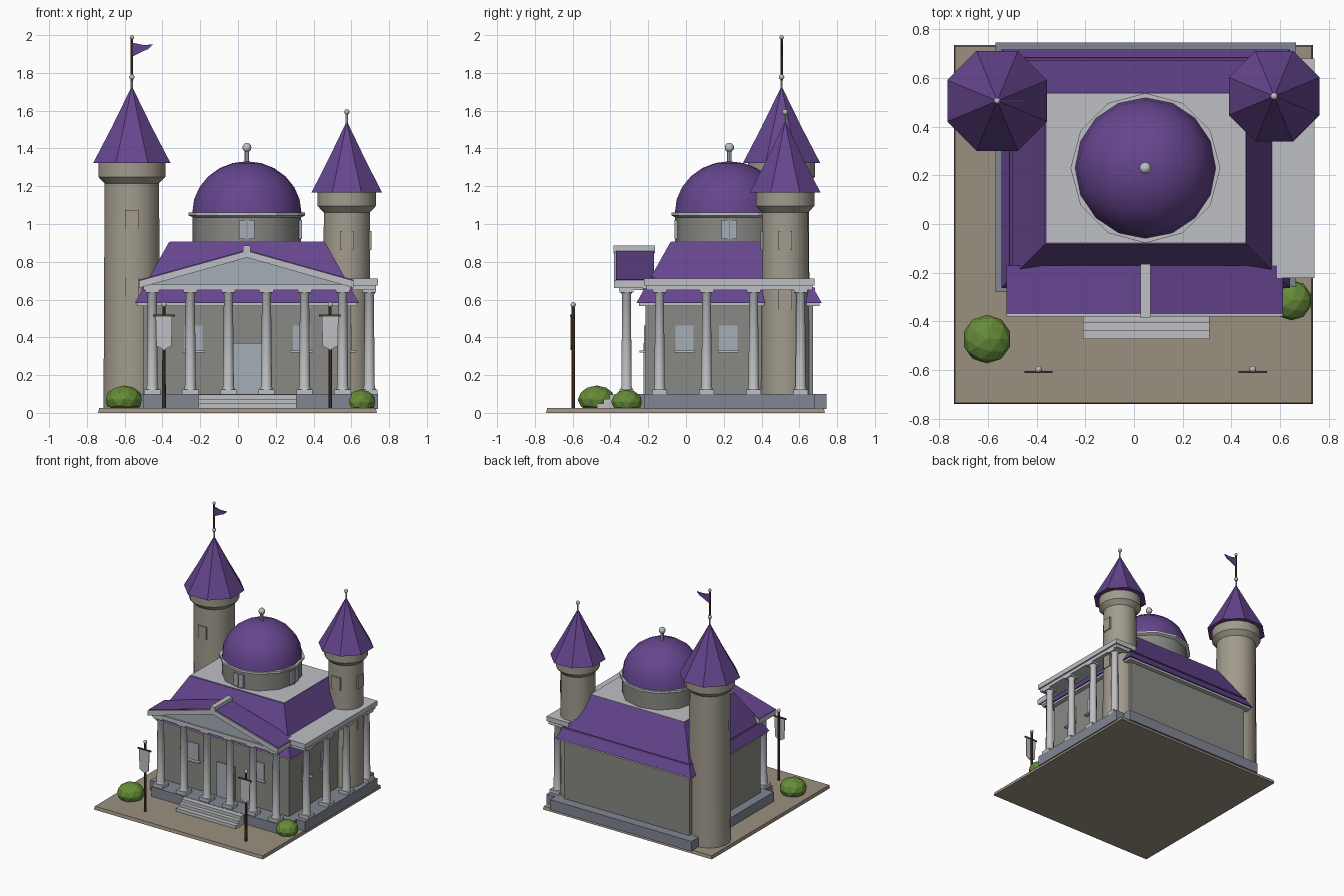
import bpy, bmesh, math
from mathutils import Matrix

if "Cube" in bpy.data.objects:
    bpy.data.objects.remove(bpy.data.objects["Cube"])


def material(name, rgb):
    m = bpy.data.materials.new(name)
    m.diffuse_color = (*rgb, 1)
    m.use_nodes = True
    m.node_tree.nodes["Principled BSDF"].inputs["Base Color"].default_value = m.diffuse_color
    return m


PURPLE = material("roof_purple", (0.13, 0.06, 0.27))
TAN = material("tower_stone", (0.36, 0.33, 0.27))
GROUND = material("paving", (0.33, 0.28, 0.22))
WALL = material("wall_stone", (0.25, 0.25, 0.23))
TRIM = material("trim", (0.52, 0.53, 0.55))
PLINTH = material("plinth", (0.22, 0.24, 0.29))
GLASS = material("pale_glass", (0.38, 0.42, 0.47))
GREEN = material("leaves", (0.13, 0.26, 0.04))
WOOD = material("wood", (0.09, 0.05, 0.03))


def finish(name, bm, mat, smooth=None):
    bmesh.ops.recalc_face_normals(bm, faces=bm.faces)
    me = bpy.data.meshes.new(name)
    bm.to_mesh(me)
    bm.free()
    ob = bpy.data.objects.new(name, me)
    bpy.context.collection.objects.link(ob)
    if mat:
        me.materials.append(mat)
    if smooth:
        bpy.ops.object.select_all(action='DESELECT')
        ob.select_set(True)
        bpy.context.view_layer.objects.active = ob
        bpy.ops.object.shade_smooth_by_angle(angle=math.radians(smooth))
    return ob


def box(name, x0, x1, y0, y1, z0, z1, mat=None, inset=0):
    """Box by bounds; inset pulls the top in on all sides (hip frustum)."""
    bm = bmesh.new()
    bmesh.ops.create_cube(bm, size=1)
    for v in bm.verts:
        i = inset if v.co.z > 0 else 0
        v.co = (x0 + i if v.co.x < 0 else x1 - i,
                y0 + i if v.co.y < 0 else y1 - i,
                z0 if v.co.z < 0 else z1)
    return finish(name, bm, mat)


def prism(name, pts, y0, y1, mat=None):
    """Extrude an (x, z) outline along y."""
    bm = bmesh.new()
    f = bm.faces.new([bm.verts.new((x, y0, z)) for x, z in pts])
    r = bmesh.ops.extrude_face_region(bm, geom=[f])
    for v in r["geom"]:
        if isinstance(v, bmesh.types.BMVert):
            v.co.y = y1
    return finish(name, bm, mat)


def lathe(name, x, y, profile, n, mat=None, smooth=None, turn=0):
    """Closed solid of revolution from (radius, z) points."""
    bm = bmesh.new()
    rings = []
    for r, z in profile:
        if r == 0:
            rings.append([bm.verts.new((x, y, z))] * n)
        else:
            rings.append([bm.verts.new((x + r * math.cos(turn + math.tau * k / n),
                                        y + r * math.sin(turn + math.tau * k / n), z)) for k in range(n)])
    for a, b in zip(rings, rings[1:]):
        for k in range(n):
            j = (k + 1) % n
            bm.faces.new(list(dict.fromkeys((a[k], a[j], b[j], b[k]))))
    for ring in (rings[0], rings[-1]):
        if ring[0] is not ring[1]:
            bm.faces.new(ring)
    return finish(name, bm, mat, smooth)


def ball(name, x, y, z, r, mat=TRIM):
    bm = bmesh.new()
    bmesh.ops.create_uvsphere(bm, u_segments=10, v_segments=6, radius=r,
                              matrix=Matrix.Translation((x, y, z)))
    return finish(name, bm, mat, 60)


CX, CY = 0.047, 0.23  # centre of the hall

# Ground, plinths and steps
box("ground_slab", -0.74, 0.735, -0.74, 0.735, 0, 0.025, GROUND, 0.005)
box("main_plinth", -0.57, 0.665, -0.28, 0.745, 0.02, 0.1, PLINTH)
box("front_plinth", -0.5, 0.6, -0.365, -0.2, 0.02, 0.1, PLINTH)
box("side_plinth", 0.55, 0.74, -0.22, 0.68, 0.02, 0.1, PLINTH)
for i, y in enumerate((-0.472, -0.437, -0.405)):
    box(f"step_{i}", -0.21, 0.31, y, -0.3, 0.02, 0.05 + 0.024 * i, TRIM)

# Hall walls, hip roof and flat roof top
box("hall_walls", -0.5, 0.595, -0.215, 0.672, 0.09, 0.6, WALL)
box("eave_trim", -0.535, 0.63, -0.25, 0.707, 0.567, 0.585, TRIM)
box("hip_roof", -0.545, 0.64, -0.262, 0.718, 0.583, 0.905, PURPLE, 0.18)
box("roof_ledge", -0.513, 0.608, -0.23, 0.686, 0.652, 0.664, PURPLE, 0.004)
box("roof_deck", -0.36, 0.458, -0.076, 0.537, 0.9, 0.908, TRIM)

# Door and windows
box("door", -0.03, 0.127, -0.225, -0.2, 0.1, 0.37, GLASS)
for i, x in enumerate((-0.235, 0.337)):
    box(f"front_window_{i}", x - 0.047, x + 0.047, -0.222, -0.2, 0.328, 0.463, GLASS)
    box(f"front_sill_{i}", x - 0.06, x + 0.06, -0.245, -0.2, 0.32, 0.33, TRIM)
for i, y in enumerate((-0.008, 0.224)):
    box(f"side_window_{i}", 0.58, 0.602, y - 0.048, y + 0.048, 0.328, 0.463, GLASS)
    box(f"side_sill_{i}", 0.58, 0.625, y - 0.055, y + 0.055, 0.32, 0.33, TRIM)


def column(name, x, y):
    box(name + "_base", x - 0.043, x + 0.043, y - 0.038, y + 0.038, 0.1, 0.125, TRIM)
    lathe(name, x, y, [(0.034, 0.125), (0.029, 0.14), (0.024, 0.625), (0.034, 0.64)], 10, TRIM, 40)
    box(name + "_capital", x - 0.036, x + 0.036, y - 0.036, y + 0.036, 0.637, 0.657, TRIM)


# Front and side colonnades
for i in range(6):
    column(f"front_column_{i}", 0.05 + 0.2016 * (i - 2.5), -0.315)
for i in range(4):
    column(f"side_column_{i}", 0.695, -0.14 + 0.249 * i)
box("side_architrave", 0.55, 0.73, -0.21, 0.67, 0.65, 0.68, TRIM)
box("side_cornice", 0.55, 0.742, -0.222, 0.68, 0.675, 0.712, TRIM)

# Pediment
box("front_architrave", -0.5, 0.595, -0.355, -0.2, 0.65, 0.68, TRIM)
prism("tympanum", [(-0.49, 0.67), (0.584, 0.67), (CX, 0.84)], -0.345, -0.2, GLASS)
L, R = CX - 0.57, CX + 0.565
prism("raking_cornice", [(L, 0.662), (CX, 0.822), (R, 0.662), (R, 0.7), (CX, 0.858), (L, 0.7)],
      -0.38, -0.172, TRIM)
prism("pediment_roof", [(L, 0.698), (CX, 0.856), (R, 0.698), (R, 0.705), (CX, 0.863), (L, 0.705)],
      -0.37, -0.17, PURPLE)
box("pediment_ridge", CX - 0.02, CX + 0.02, -0.385, -0.165, 0.845, 0.885, TRIM)

# Drum, dome and finial
lathe("drum", CX, CY, [(0.287, 0.9), (0.287, 1.045)], 12, WALL, 40)
lathe("drum_cornice", CX, CY, [(0.287, 1.035), (0.308, 1.045), (0.308, 1.062)], 12, TRIM)
dome = [(0.289 * math.cos(a), 1.06 + 0.272 * math.sin(a))
        for a in (math.pi / 2 * i / 6 for i in range(6))] + [(0, 1.332)]
lathe("dome", CX, CY, dome, 16, PURPLE, 50)
lathe("dome_finial_post", CX, CY, [(0.012, 1.32), (0.012, 1.39)], 8, TRIM, 40)
ball("dome_finial", CX, CY, 1.405, 0.025)
for i, dx in enumerate((-0.022, 0.022)):
    box(f"drum_window_front_{i}", CX + dx - 0.019, CX + dx + 0.019, CY - 0.292, CY - 0.26, 0.92, 1.02, GLASS)
    box(f"drum_window_side_{i}", CX + 0.26, CX + 0.292, CY + dx - 0.019, CY + dx + 0.019, 0.92, 1.02, GLASS)


def tower(side, x, y, r, collar, top, roof_r, tip, front_windows, side_windows):
    lathe(side + "_tower", x, y, [(r + 0.004, 0.02), (r - 0.002, top - 0.11), (collar, top - 0.075),
                                  (collar, top)], 16, TAN, 30, math.pi / 16)
    lathe(side + "_spire", x, y, [(roof_r, top - 0.003), (roof_r * 0.52, top + (tip - top) * 0.46), (0, tip)],
          8, PURPLE, turn=math.pi / 8)
    lathe(side + "_spire_post", x, y, [(0.006, tip - 0.03), (0.006, tip + 0.05)], 6, TRIM)
    ball(side + "_spire_ball", x, y, tip + 0.048, 0.015)
    for z in front_windows:
        box(side + "_tower_window", x - 0.036, x + 0.036, y - r - 0.004, y - r + 0.03, z - 0.05, z + 0.05, TAN)
    for z in side_windows:
        box(side + "_tower_side_window", x + r - 0.03, x + r + 0.004, y - 0.036, y + 0.036, z - 0.05, z + 0.05, TAN)


# Corner towers
tower("left", -0.562, 0.506, 0.149, 0.181, 1.325, 0.222, 1.73, (1.025, 0.667), ())
tower("right", 0.576, 0.525, 0.126, 0.157, 1.17, 0.202, 1.545, (0.913,), (0.913, 0.597))

# Flag on the tall tower
FX, FY = -0.562, 0.506
lathe("flag_pole", FX, FY, [(0.007, 1.76), (0.007, 1.985)], 8, WOOD)
ball("flag_pole_ball", FX, FY, 1.988, 0.012)
prism("flag", [(FX, 1.96), (FX + 0.06, 1.948), (FX + 0.112, 1.95), (FX + 0.085, 1.925),
               (FX + 0.06, 1.915), (FX, 1.885)], FY - 0.004, FY + 0.004, PURPLE)

# Banners on posts
for side, x in (("left", -0.392), ("right", 0.488)):
    y = -0.597
    lathe(side + "_banner_post", x, y, [(0.01, 0.02), (0.008, 0.565)], 8, WOOD, 40)
    ball(side + "_banner_ball", x, y, 0.573, 0.014)
    box(side + "_banner_bar", x - 0.058, x + 0.058, y - 0.016, y - 0.006, 0.51, 0.52, WOOD)
    prism(side + "_banner", [(x - 0.044, 0.515), (x + 0.044, 0.515), (x + 0.04, 0.355), (x, 0.333),
                             (x - 0.04, 0.355)], y - 0.015, y - 0.009, TRIM)

# Bushes
for side, x, y, r, h in (("left", -0.604, -0.473, 0.1, 0.075), ("right", 0.648, -0.313, 0.083, 0.065)):
    bm = bmesh.new()
    bmesh.ops.create_icosphere(bm, subdivisions=2, radius=1)
    for v in bm.verts:
        v.co = (x + v.co.x * r, y + v.co.y * r, max(0.02, 0.07 * r / 0.1 + v.co.z * h))
    finish(side + "_bush", bm, GREEN)
